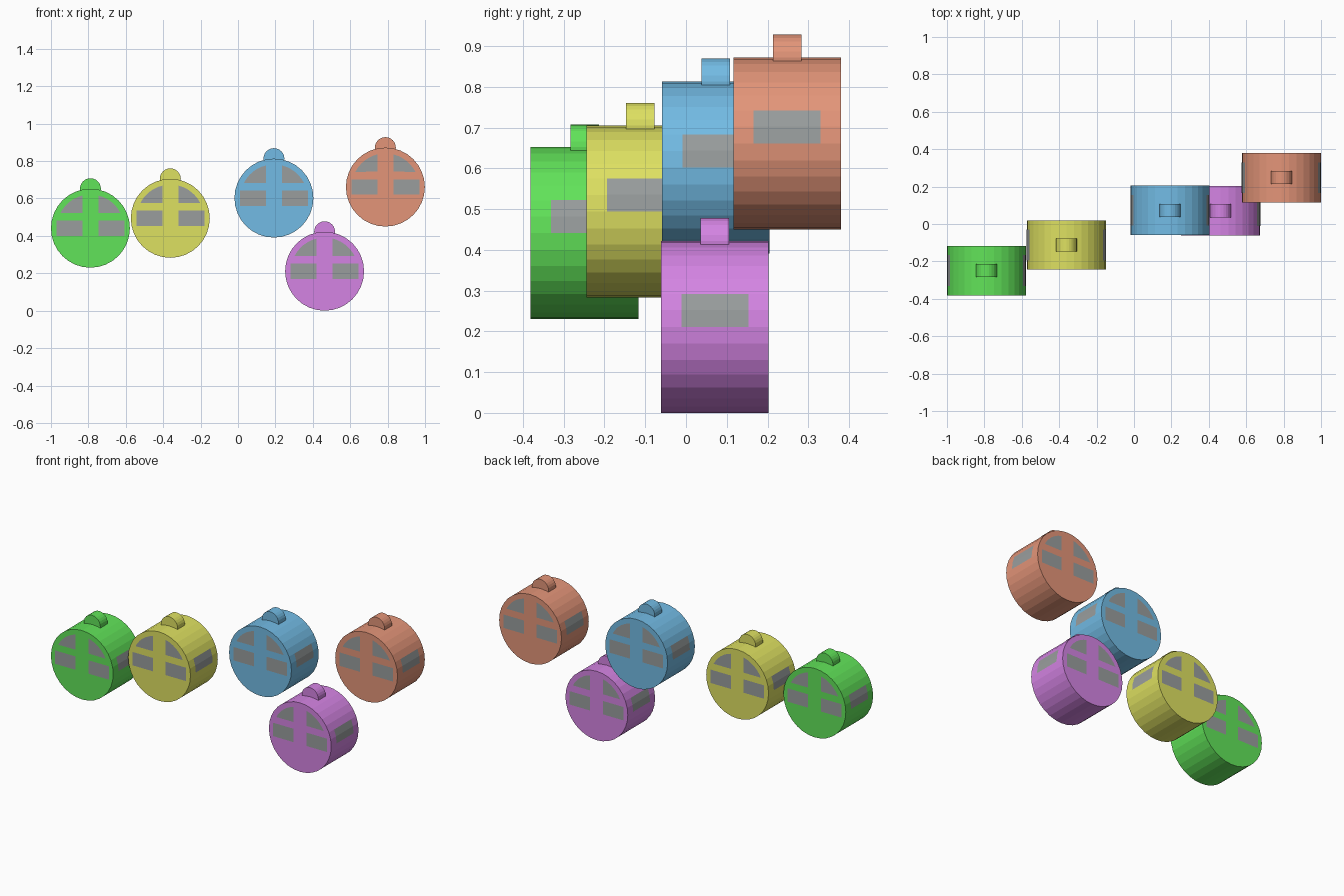
import bpy, bmesh
from math import sin, cos, pi, radians

if "Cube" in bpy.data.objects:
    bpy.data.objects.remove(bpy.data.objects["Cube"])

R, DEPTH, SIDES = 0.211, 0.264, 32      # cabin drum
KNOB_R, KNOB_DEPTH = 0.056, 0.07        # hanger knob on top
GAP = 0.001                             # glass sits just proud of the shell


def material(name, rgb):
    m = bpy.data.materials.new(name)
    m.diffuse_color = (*rgb, 1)
    m.use_nodes = True
    m.node_tree.nodes["Principled BSDF"].inputs["Base Color"].default_value = m.diffuse_color
    return m


def make_object(name, bm, loc, mat):
    me = bpy.data.meshes.new(name)
    bm.to_mesh(me)
    bm.free()
    me.materials.append(mat)
    ob = bpy.data.objects.new(name, me)
    ob.location = loc
    bpy.context.collection.objects.link(ob)


def drum(r, depth, sides):
    """Cylinder along y, with a vertex line on the x axis."""
    bm = bmesh.new()
    rings = [[bm.verts.new((r * cos(2 * pi * i / sides), y, r * sin(2 * pi * i / sides)))
              for i in range(sides)] for y in (-depth / 2, depth / 2)]
    for i in range(sides):
        j = (i + 1) % sides
        bm.faces.new((rings[0][i], rings[0][j], rings[1][j], rings[1][i]))
    bm.faces.new(rings[0])
    bm.faces.new(rings[1])
    bmesh.ops.recalc_face_normals(bm, faces=bm.faces)
    return bm


def windows():
    """Front and back panes plus the two curved side panes."""
    bm = bmesh.new()

    def face(pts, outward):
        f = bm.faces.new([bm.verts.new(p) for p in pts])
        f.normal_update()
        if f.normal.dot(outward) < 0:
            f.normal_flip()

    lower = [(0.043, -0.041), (0.182, -0.041), (0.182, 0.041), (0.043, 0.041)]
    a0, a1 = radians(27), radians(76.2)
    arc = [(0.18 * cos(a0 + (a1 - a0) * k / 6), 0.18 * sin(a0 + (a1 - a0) * k / 6))
           for k in range(7)]
    upper = [(0.043, 0.082)] + arc
    for sx in (1, -1):
        for sy in (1, -1):
            for pane in (lower, upper):
                face([(sx * x, sy * (DEPTH / 2 + GAP), z) for x, z in pane], (0, sy, 0))
        # side pane follows two facets of the drum
        for k in range(2):
            p, q = [((R + GAP) * cos(2 * pi * i / SIDES) * sx,
                     (R + GAP) * sin(2 * pi * i / SIDES)) for i in (k, k + 1)]
            face([(p[0], -0.082, p[1]), (p[0], 0.082, p[1]),
                  (q[0], 0.082, q[1]), (q[0], -0.082, q[1])], (sx, 0, 0))
    bmesh.ops.remove_doubles(bm, verts=bm.verts, dist=1e-5)
    return bm


glass = material("glass", (0.32, 0.34, 0.34))

cabins = {
    "green": ((-0.789, -0.249, 0.441), (0.12, 0.77, 0.10)),
    "yellow": ((-0.362, -0.112, 0.494), (0.73, 0.75, 0.12)),
    "blue": ((0.192, 0.073, 0.602), (0.17, 0.50, 0.78)),
    "purple": ((0.463, 0.071, 0.211), (0.66, 0.23, 0.77)),
    "orange": ((0.788, 0.248, 0.661), (0.77, 0.30, 0.19)),
}

for colour, (loc, rgb) in cabins.items():
    paint = material(colour + "_paint", rgb)
    make_object(colour + "_cabin", drum(R, DEPTH, SIDES), loc, paint)
    make_object(colour + "_hanger_knob", drum(KNOB_R, KNOB_DEPTH, 24),
                (loc[0], loc[1], loc[2] + R), paint)
    make_object(colour + "_windows", windows(), loc, glass)
